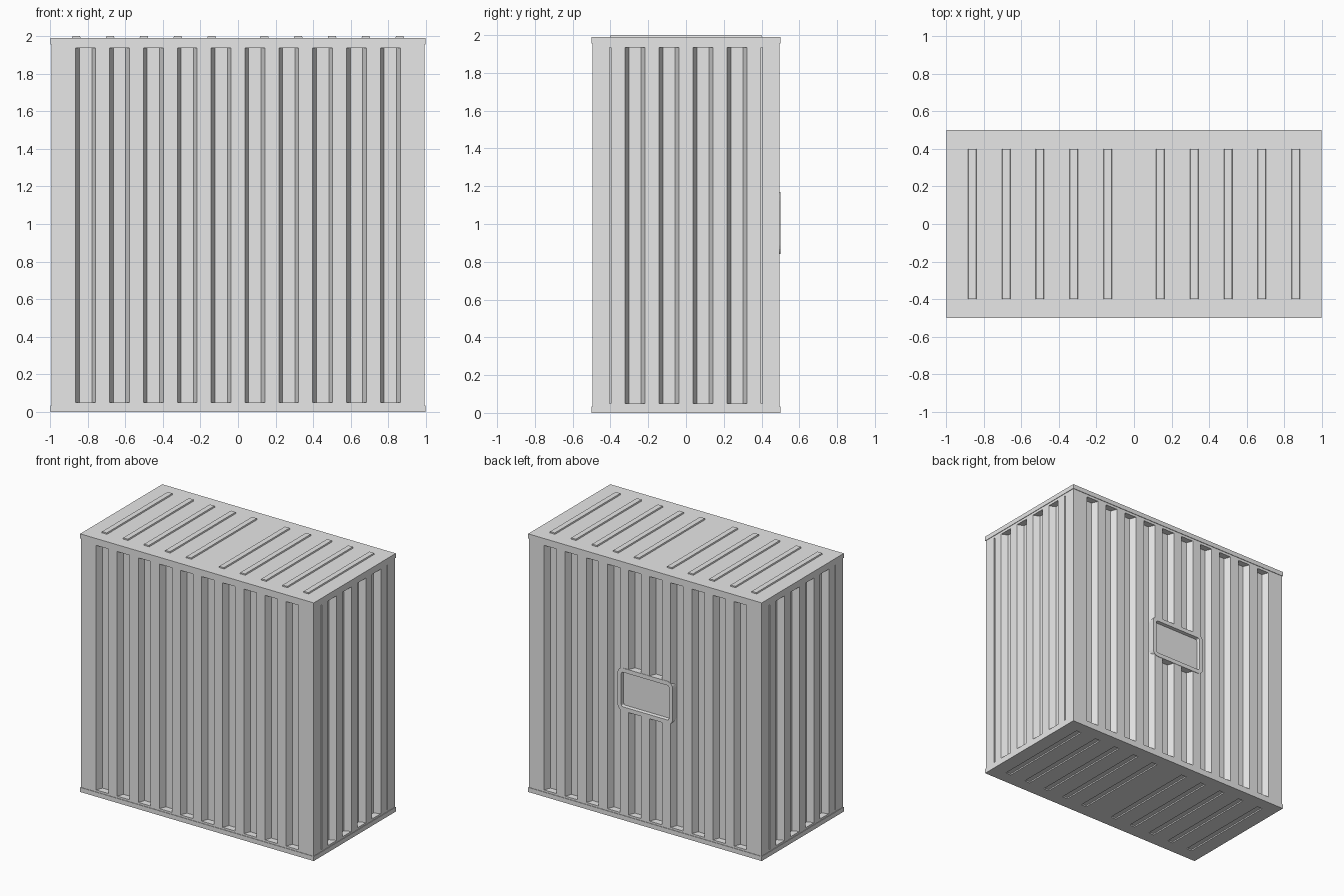
import bpy, bmesh, math
from mathutils import Matrix, Vector

if "Cube" in bpy.data.objects:
    bpy.data.objects.remove(bpy.data.objects["Cube"], do_unlink=True)

HX, HY, TOP = 0.992, 0.496, 1.99      # wall half sizes and roof height
PITCH = 0.18                          # groove spacing
LOW, HIGH = 0.05, 1.935               # groove ends

steel = bpy.data.materials.new("painted_grey_steel")
steel.use_nodes = True
steel.diffuse_color = (0.8, 0.8, 0.8, 1)
steel.node_tree.nodes["Principled BSDF"].inputs["Base Color"].default_value = (0.8, 0.8, 0.8, 1)


def prism(bm, outline, along, length):
    """Extrude a closed outline of 3D points along a direction."""
    face = bm.faces.new([bm.verts.new(p) for p in outline])
    out = bmesh.ops.extrude_face_region(bm, geom=[face])
    moved = [g for g in out["geom"] if isinstance(g, bmesh.types.BMVert)]
    bmesh.ops.translate(bm, verts=moved, vec=Vector(along) * length)
    return next(g for g in out["geom"] if isinstance(g, bmesh.types.BMFace))


def box(bm, lo, hi):
    size = Vector(hi) - Vector(lo)
    mat = Matrix.Translation((Vector(lo) + Vector(hi)) / 2) @ Matrix.Diagonal((*size, 1))
    return bmesh.ops.create_cube(bm, size=1, matrix=mat)["verts"]


def finish(bm, name):
    bmesh.ops.recalc_face_normals(bm, faces=bm.faces[:])
    mesh = bpy.data.meshes.new(name)
    bm.to_mesh(mesh)
    bm.free()
    mesh.materials.append(steel)
    obj = bpy.data.objects.new(name, mesh)
    bpy.context.collection.objects.link(obj)
    return obj


def rounded_rect(w, h, r, y, zc):
    """Rounded rectangle outline in the xz plane."""
    pts = []
    for i, (sx, sz) in enumerate([(1, 1), (-1, 1), (-1, -1), (1, -1)]):
        for k in range(5):
            a = math.pi / 2 * (i + k / 4)
            pts.append((sx * (w - r) + r * math.cos(a), y, zc + sz * (h - r) + r * math.sin(a)))
    return pts


# Wall grooves, each a trapezoid channel cut into one of four walls
cut = bmesh.new()
for turn in range(4):
    dist, count = (HY, 10) if turn % 2 == 0 else (HX, 4)
    rot = Matrix.Rotation(turn * math.pi / 2, 3, "Z")
    for i in range(count):
        c = (i - (count - 1) / 2) * PITCH
        section = [(-0.053, -0.03), (0.053, -0.03), (0.053, 0), (0.033, 0.05), (-0.033, 0.05), (-0.053, 0)]
        prism(cut, [rot @ Vector((c + u, d - dist, LOW)) for u, d in section], (0, 0, 1), HIGH - LOW)
    # Narrow slits beside the corner posts of the end walls
    if turn % 2:
        for s in (-0.4, 0.4):
            slit = [(-0.004, -0.03), (0.004, -0.03), (0.004, 0.03), (-0.004, 0.03)]
            prism(cut, [rot @ Vector((s + u, d - dist, LOW)) for u, d in slit], (0, 0, 1), HIGH - LOW)

# Shallow channels in the floor
rib_x = [s * (0.14 + PITCH * i) for i in range(5) for s in (-1, 1)]
for x in rib_x:
    box(cut, (x - 0.023, -0.4, -0.05), (x + 0.023, 0.4, 0.01))
cutter = finish(cut, "groove_cutter")

# Pocket behind the rear hatch
pocket = bmesh.new()
prism(pocket, rounded_rect(0.212, 0.147, 0.035, HY - 0.06, 1.005), (0, 1, 0), 0.1)
pocket_cutter = finish(pocket, "hatch_cutter")

# Main body
bm = bmesh.new()
box(bm, (-HX, -HY, 0), (HX, HY, TOP))
body = finish(bm, "container_body")
bpy.context.view_layer.objects.active = body
for tool in (cutter, pocket_cutter):
    mod = body.modifiers.new("cut", "BOOLEAN")
    mod.operation = "DIFFERENCE"
    mod.solver = "EXACT"
    mod.object = tool
    bpy.ops.object.modifier_apply(modifier=mod.name)
    bpy.data.objects.remove(tool, do_unlink=True)

# Top and bottom rails standing slightly proud of the walls
for name, z0, z1 in (("bottom_rail", 0, 0.035), ("top_rail", 1.955, TOP)):
    bm = bmesh.new()
    out, t = 0.004, 0.012
    for s in (-1, 1):
        for hx, hy, axis in ((HX + out, HY + out, 0), (HY + out, HX + out, 1)):
            lo, hi = sorted((s * hy, s * (hy - t)))
            if axis == 0:
                box(bm, (-hx, lo, z0), (hx, hi, z1))
            else:
                box(bm, (lo, -hx, z0), (hi, hx, z1))
    finish(bm, name)

# Raised roof ribs with sloping sides
bm = bmesh.new()
for x in rib_x:
    section = [(-0.024, TOP - 0.005), (0.024, TOP - 0.005), (0.02, 2.0), (-0.02, 2.0)]
    prism(bm, [(x + u, -0.4, z) for u, z in section], (0, 1, 0), 0.8)
finish(bm, "roof_ribs")

# Rear hatch: rounded frame around a recessed panel
bm = bmesh.new()
front = prism(bm, rounded_rect(0.235, 0.165, 0.045, HY - 0.055, 1.005), (0, 1, 0), 0.058)
bmesh.ops.recalc_face_normals(bm, faces=bm.faces[:])
bmesh.ops.inset_region(bm, faces=[front], thickness=0.032, depth=0)
bmesh.ops.inset_region(bm, faces=[front], thickness=0.004, depth=0)
bmesh.ops.translate(bm, verts=front.verts[:], vec=(0, -0.025, 0))
finish(bm, "rear_hatch")
